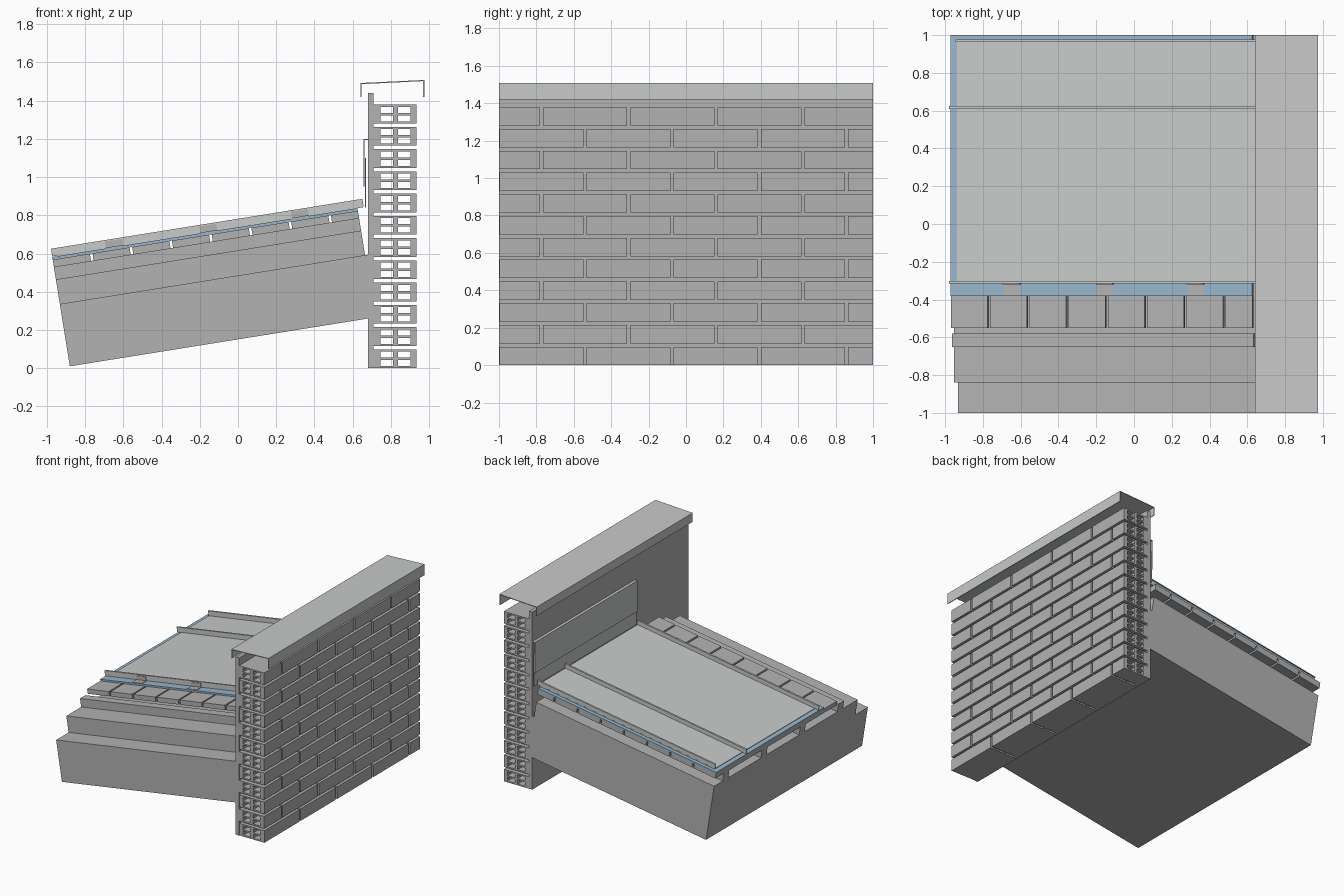
import bpy, bmesh, math

cube = bpy.data.objects.get("Cube")
if cube:
    bpy.data.objects.remove(cube, do_unlink=True)


def material(name, color):
    m = bpy.data.materials.new(name)
    m.use_nodes = True
    m.diffuse_color = (*color, 1)
    m.node_tree.nodes["Principled BSDF"].inputs["Base Color"].default_value = (*color, 1)
    return m


grey = material("masonry_grey", (0.45, 0.45, 0.45))
metal = material("sheet_metal", (0.58, 0.585, 0.59))
blue = material("membrane_blue", (0.31, 0.47, 0.61))

PITCH = math.radians(9.1)
EAVE = (-0.88, 0.01)      # lower corner of the sloped slab
ROOF_LEN = 1.617
WALL_X = 0.68


def slope(u, n):
    """Point in xz, u along the roof pitch and n square to it."""
    c, s = math.cos(PITCH), math.sin(PITCH)
    return (EAVE[0] + u * c - n * s, EAVE[1] + u * s + n * c)


def finish(name, bm, mat):
    bmesh.ops.recalc_face_normals(bm, faces=bm.faces)
    mesh = bpy.data.meshes.new(name)
    bm.to_mesh(mesh)
    bm.free()
    mesh.materials.append(mat)
    obj = bpy.data.objects.new(name, mesh)
    bpy.context.collection.objects.link(obj)
    return obj


def extrude_y(bm, faces, depth):
    ext = bmesh.ops.extrude_face_region(bm, geom=faces, use_keep_orig=True)
    verts = [g for g in ext["geom"] if isinstance(g, bmesh.types.BMVert)]
    bmesh.ops.translate(bm, verts=verts, vec=(0, depth, 0))


def add_prism(bm, profile, y0, y1):
    face = bm.faces.new([bm.verts.new((x, y0, z)) for x, z in profile])
    extrude_y(bm, [face], y1 - y0)


def prism(name, profile, y0, y1, mat):
    bm = bmesh.new()
    add_prism(bm, profile, y0, y1)
    return finish(name, bm, mat)


def slope_rect(u0, u1, n0, n1):
    return [slope(u0, n0), slope(u1, n0), slope(u1, n1), slope(u0, n1)]


def layer(name, u0, u1, y0, y1, n0, n1, mat):
    return prism(name, slope_rect(u0, u1, n0, n1), y0, y1, mat)


def rect(x0, x1, z0, z1):
    return [(x0, z0), (x1, z0), (x1, z1), (x0, z1)]


# Sloped slab, cut upright where it meets the wall
def at_wall(n):
    x, z = slope(0, n)
    return (WALL_X, z + (WALL_X - x) * math.tan(PITCH))


prism("roof_slab", [slope(0, 0), at_wall(0), at_wall(0.33), slope(0, 0.33)], -1, 1, grey)

# Insulation, counter battens and boarding
layer("insulation", 0, ROOF_LEN, -0.84, 1, 0.33, 0.46, grey)
for i in range(4):
    y = -0.65 + 0.49 * i
    layer(f"counter_batten_{i + 1}", 0, ROOF_LEN, y, y + 0.07, 0.46, 0.527, grey)
for i in range(8):
    u = 0.2105 * i
    layer(f"roof_board_{i + 1}", u, min(u + 0.197, ROOF_LEN), -0.55, 1, 0.527, 0.565, grey)

# Underlay and metal covering
layer("underlay", 0, ROOF_LEN, -0.38, 1, 0.565, 0.579, blue)
layer("roof_sheet", 0.035, 1.645, -0.31, 0.97, 0.579, 0.584, metal)

# Standing seams with a folded top
for i, y in enumerate((-0.315, 0.61, 0.963)):
    start = 0.035 if i == 2 else 0
    bm = bmesh.new()
    add_prism(bm, slope_rect(start, 1.65, 0.582, 0.623), y, y + 0.006)
    add_prism(bm, slope_rect(start, 1.65, 0.617, 0.623), y + 0.006, y + 0.014)
    finish(f"standing_seam_{i + 1}", bm, metal)

# Fixing clips along the open seam
for i, u in enumerate((0.286, 0.785, 1.27)):
    bm = bmesh.new()
    add_prism(bm, slope_rect(u, u + 0.09, 0.579, 0.583), -0.375, -0.315)
    add_prism(bm, slope_rect(u, u + 0.09, 0.583, 0.615), -0.32, -0.315)
    finish(f"seam_clip_{i + 1}", bm, grey)

# Wall flashing: upstand behind, cover strip in front
prism("flashing_upstand", rect(0.665, 0.67, 0.84, 1.1), -0.315, 1, metal)
prism("flashing_cover", [(0.657, 0.95), (0.662, 0.95), (0.662, 1.195), (0.68, 1.195),
                         (0.68, 1.2), (0.657, 1.2)], -0.315, 1, metal)

# Inner wall lining
prism("wall_lining", rect(WALL_X, 0.71, 0, 1.44), -1, 1, grey)

# Hollow bricks: each section is a grid of cells with the cores left out
XS = (0.71, 0.745, 0.81, 0.836, 0.902, 0.935)
ZS = (0, 0.011, 0.043, 0.055, 0.087, 0.098)
COURSE, BRICK, JOINT = 0.1164, 0.466, 0.017


def add_brick(bm, z, y0, y1):
    verts = [[bm.verts.new((x, y0, z + h)) for x in XS] for h in ZS]
    faces = []
    for r in range(5):
        for c in range(5):
            if r % 2 and c % 2:
                continue
            faces.append(bm.faces.new((verts[r][c], verts[r][c + 1],
                                       verts[r + 1][c + 1], verts[r + 1][c])))
    extrude_y(bm, faces, y1 - y0)


for k in range(12):
    bm = bmesh.new()
    first = -1.0 if k % 2 else -0.772
    first -= BRICK if k % 2 == 0 else 0
    edge = (-0.54 if k % 2 == 0 else -0.772) - BRICK
    for j in range(6):
        y0 = max(edge + j * BRICK + JOINT / 2, -1)
        y1 = min(edge + (j + 1) * BRICK - JOINT / 2, 1)
        if y1 - y0 > 0.01:
            add_brick(bm, k * COURSE, y0, y1)
    finish(f"brick_course_{k + 1}", bm, grey)

# Bent metal coping
T = 0.006
prism("coping", [(0.64, 1.42), (0.64, 1.492), (0.975, 1.508), (0.975, 1.42),
                 (0.975 - T, 1.42), (0.975 - T, 1.508 - T), (0.64 + T, 1.492 - T),
                 (0.64 + T, 1.42)], -1, 1, metal)
